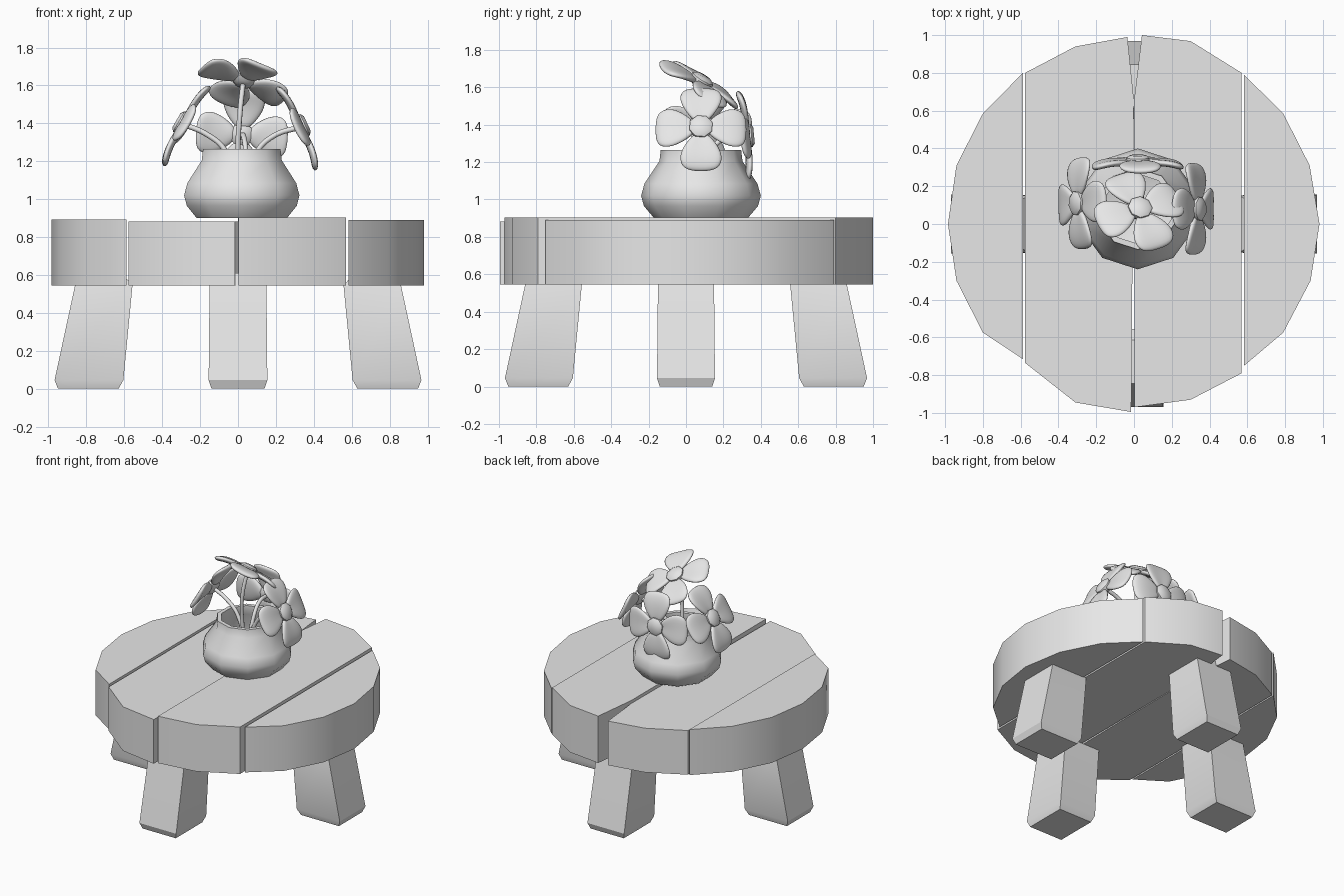
import bpy, bmesh, math
from mathutils import Vector, Matrix

old = bpy.data.objects.get("Cube")
if old:
    bpy.data.objects.remove(old, do_unlink=True)

grey = bpy.data.materials.new("plain grey")
grey.use_nodes = True
grey.diffuse_color = (0.8, 0.8, 0.8, 1)
grey.node_tree.nodes["Principled BSDF"].inputs["Base Color"].default_value = (0.8, 0.8, 0.8, 1)


def finish(bm, name, angle=30, matrix=None):
    """Turn a bmesh into a shaded, coloured object."""
    bmesh.ops.recalc_face_normals(bm, faces=bm.faces)
    me = bpy.data.meshes.new(name)
    bm.to_mesh(me)
    bm.free()
    me.materials.append(grey)
    me.shade_smooth()
    me.set_sharp_from_angle(angle=math.radians(angle))
    ob = bpy.data.objects.new(name, me)
    bpy.context.collection.objects.link(ob)
    if matrix:
        ob.matrix_world = matrix
    return ob


def loft(bm, rings, caps=True):
    """Join closed rings of points with quads."""
    loops = [[bm.verts.new(p) for p in r] for r in rings]
    n = len(loops[0])
    for a, b in zip(loops, loops[1:]):
        for i in range(n):
            j = (i + 1) % n
            bm.faces.new((a[i], a[j], b[j], b[i]))
    if caps:
        bm.faces.new(loops[0])
        bm.faces.new(loops[-1])


# Table top: four planks cut from a round
def plank(name, outline, top, bottom=0.545):
    bm = bmesh.new()
    loft(bm, [[(x, y, z) for x, y in outline] for z in (bottom, top)])
    finish(bm, name)


plank("plank_outer_right", [(0.583, -0.75), (0.79, -0.575), (0.935, -0.30), (0.982, 0.0),
                            (0.93, 0.31), (0.79, 0.585), (0.583, 0.79)], 0.89)
plank("plank_outer_left", [(-0.588, 0.80), (-0.80, 0.585), (-0.94, 0.31), (-0.985, 0.0),
                           (-0.94, -0.30), (-0.80, -0.575), (-0.588, -0.715)], 0.892)
plank("plank_inner_left", [(-0.577, 0.80), (-0.577, -0.735), (-0.31, -0.945), (-0.015, -0.995),
                           (-0.001, 0.66), (-0.035, 0.99), (-0.31, 0.94)], 0.882)
plank("plank_inner_right", [(0.003, -0.97), (0.30, -0.93), (0.57, -0.79), (0.57, 0.80),
                            (0.30, 0.968), (0.042, 1.0), (0.001, 0.66)], 0.903)

# Legs: splayed, with chamfered ends; (height, inner radius, outer radius, half width)
LEG = [(0.0, 0.63, 0.95, 0.14), (0.045, 0.605, 0.968, 0.155),
       (0.545, 0.557, 0.86, 0.15), (0.61, 0.615, 0.845, 0.12)]
for i, name in enumerate(["leg_right", "leg_back", "leg_left", "leg_front"]):
    bm = bmesh.new()
    loft(bm, [[(a, -w, z), (b, -w, z), (b, w, z), (a, w, z)] for z, a, b, w in LEG])
    finish(bm, name, 25, Matrix.Rotation(i * math.pi / 2, 4, 'Z'))

# Vase: ten-sided turned pot with an open mouth
VASE = [(0.25, 0.90), (0.305, 0.965), (0.32, 1.02), (0.302, 1.085), (0.222, 1.205),
        (0.215, 1.265), (0.185, 1.265), (0.185, 1.20), (0.26, 1.08), (0.25, 0.98), (0.18, 0.94)]
VX, VY = 0.02, 0.08
bm = bmesh.new()
loft(bm, [[(VX + r * math.cos(math.radians(36 * k - 90)),
            VY + r * math.sin(math.radians(36 * k - 90)), z) for k in range(10)]
          for r, z in VASE])
finish(bm, "vase", 40)


# Petal cage: rows of (distance out, half width, droop), three points across
PETAL = [(0.03, 0.03, 0.0), (0.09, 0.085, 0.004), (0.17, 0.125, 0.0), (0.24, 0.10, -0.025)]


def flower(name, centre, normal, spin, stem):
    n = Vector(normal).normalized()
    up = Vector((0, 0, 1)) - n * n.z
    up.normalize()
    side = up.cross(n)
    frame = Matrix((side, up, n)).transposed().to_4x4()
    frame.translation = centre

    # Four cupped petals
    bm = bmesh.new()
    for k in range(4):
        turn = Matrix.Rotation(math.radians(spin + 90 * k), 3, 'Z')
        rows = [[bm.verts.new(turn @ Vector((u + (0.008 if s == 0 else 0), s * w,
                                            h - (0.012 if s == 0 else 0))))
                 for s in (-1, 0, 1)] for u, w, h in PETAL]
        for a, b in zip(rows, rows[1:]):
            for i in range(2):
                bm.faces.new((a[i], b[i], b[i + 1], a[i + 1]))
    petals = finish(bm, name + "_petals", 180, frame)
    sol = petals.modifiers.new("thickness", 'SOLIDIFY')
    sol.thickness, sol.offset = 0.036, 0
    sub = petals.modifiers.new("round", 'SUBSURF')
    sub.levels = sub.render_levels = 2

    # Domed eight-sided middle
    bm = bmesh.new()
    loft(bm, [[(r * math.cos(k * math.pi / 4 + 0.3), r * math.sin(k * math.pi / 4 + 0.3), z)
               for k in range(8)]
              for r, z in ((0.04, -0.03), (0.065, -0.01), (0.065, 0.02), (0.045, 0.034))])
    finish(bm, name + "_middle", 46, frame)

    # Bent stem rising out of the vase
    cu = bpy.data.curves.new(name + "_stem", 'CURVE')
    cu.dimensions = '3D'
    cu.bevel_depth, cu.bevel_resolution, cu.resolution_u = 0.014, 2, 6
    cu.use_fill_caps = True
    pts = [(VX, VY, 0.95)] + stem + [tuple(Vector(centre) - n * 0.01)]
    sp = cu.splines.new('BEZIER')
    sp.bezier_points.add(len(pts) - 1)
    for bp, p in zip(sp.bezier_points, pts):
        bp.co = p
        bp.handle_left_type = bp.handle_right_type = 'AUTO'
    cu.materials.append(grey)
    ob = bpy.data.objects.new(name + "_stem", cu)
    bpy.context.collection.objects.link(ob)


flower("flower_right", (0.335, 0.08, 1.385), (0.9, 0, 0.42), 0,
       [(0.10, 0.08, 1.25), (0.19, 0.08, 1.335)])
flower("flower_left", (-0.295, 0.11, 1.40), (-0.87, 0, 0.5), 3,
       [(-0.07, 0.09, 1.26), (-0.17, 0.10, 1.345)])
flower("flower_back", (0.02, 0.33, 1.34), (0, 1, 0.1), 4,
       [(0.04, 0.13, 1.25), (0.03, 0.21, 1.33)])
flower("flower_top", (0.03, 0.08, 1.63), (0.18, 0.52, 0.84), 42,
       [(0.0, 0.05, 1.25), (0.01, 0.04, 1.45)])
